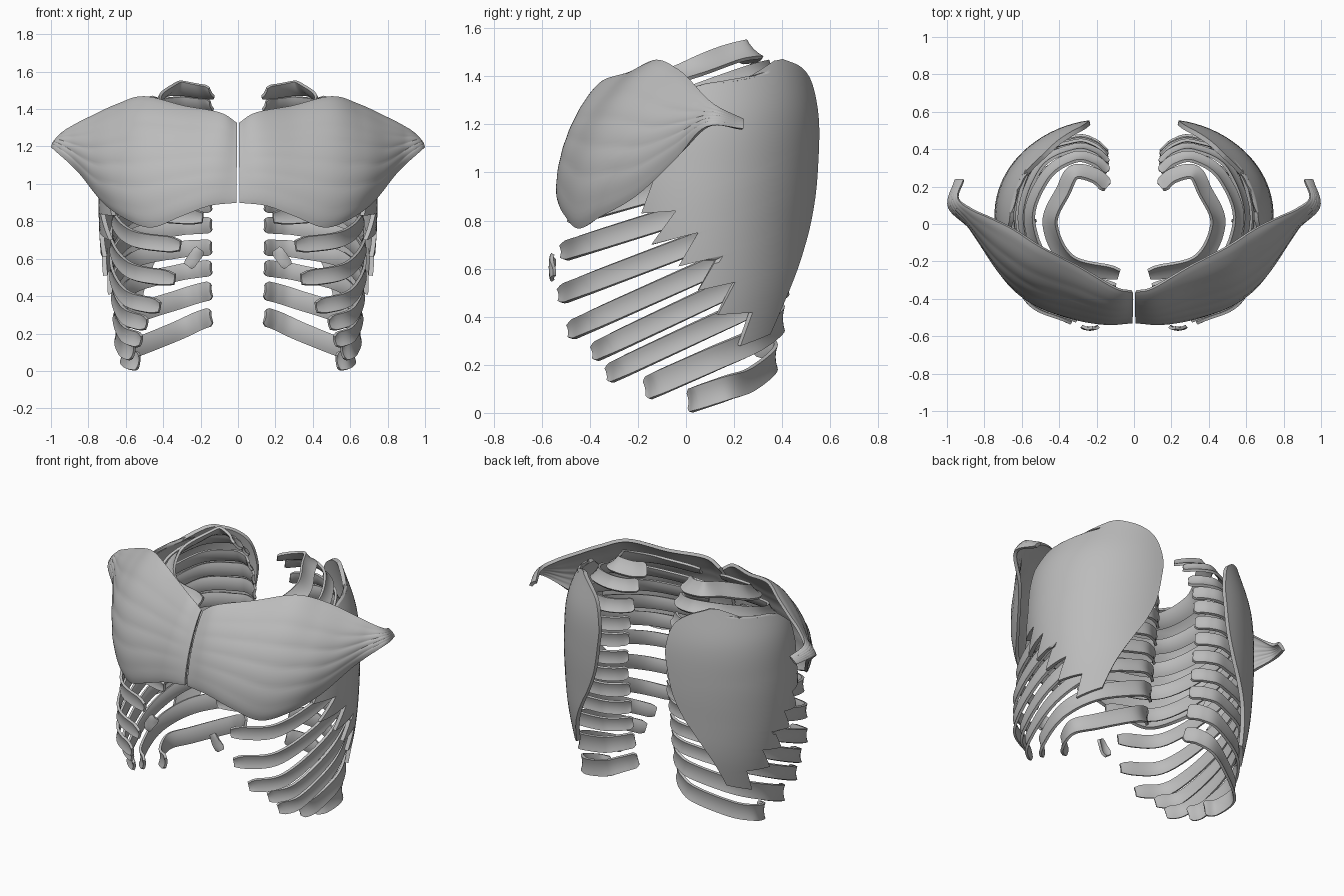
import bpy, math
from mathutils import Vector

cube = bpy.data.objects.get("Cube")
if cube:
    bpy.data.objects.remove(cube, do_unlink=True)

grey = bpy.data.materials.new("plain_grey")
grey.use_nodes = True
grey.diffuse_color = (0.5, 0.5, 0.5, 1)
grey.node_tree.nodes["Principled BSDF"].inputs["Base Color"].default_value = (0.5, 0.5, 0.5, 1)


def lerp(a, b, t):
    return a + (b - a) * t


def spline(points, t):
    """Smooth curve through the points, t from 0 to 1."""
    p = [Vector(q) for q in points]
    p = [p[0] * 2 - p[1]] + p + [p[-1] * 2 - p[-2]]
    s = t * (len(p) - 3)
    i = min(int(s), len(p) - 4)
    f = s - i
    a, b, c, d = p[i:i + 4]
    return (b * 2 + (c - a) * f + (a * 2 - b * 5 + c * 4 - d) * f ** 2
            + (b * 3 - a - c * 3 + d) * f ** 3) / 2


def sheet(name, rows, thickness):
    """Thick mirrored skin through equal rows of points."""
    n = len(rows[0])
    faces = [(r * n + c, r * n + c + 1, r * n + n + c + 1, r * n + n + c)
             for r in range(len(rows) - 1) for c in range(n - 1)]
    mesh = bpy.data.meshes.new(name)
    mesh.from_pydata([p for row in rows for p in row], [], faces)
    mesh.materials.append(grey)
    ob = bpy.data.objects.new(name, mesh)
    bpy.context.collection.objects.link(ob)
    solid = ob.modifiers.new("thickness", 'SOLIDIFY')
    solid.thickness = thickness
    solid.offset = 0
    mirror = ob.modifiers.new("mirror", 'MIRROR')
    mirror.use_mirror_merge = False
    bpy.ops.object.select_all(action='DESELECT')
    ob.select_set(True)
    bpy.context.view_layer.objects.active = ob
    for m in ("thickness", "mirror"):
        bpy.ops.object.modifier_apply(modifier=m)
    bpy.ops.object.shade_smooth_by_angle(angle=math.radians(40))


def band(name, points, half, tilt, steps):
    """Flat strap with rounded ends; tilt leans its upper edge inward."""
    rows = []
    for i in range(steps + 1):
        t = i / steps
        p = spline(points, t)
        along = (spline(points, min(t + .03, 1)) - spline(points, max(t - .03, 0))).normalized()
        up = Vector((0, 0, 1))
        up = (up - along * up.dot(along)).normalized()
        out = along.cross(up)
        up = (up - out * tilt).normalized() if out.dot(p) > 0 else (up + out * tilt).normalized()
        out = along.cross(up)
        end = min(1, min(t, 1 - t) * steps / 2)
        w = half * (.65 + .35 * math.sqrt(end))
        rows.append([p + up * w * k + out * .008 * (1 - k * k) for k in (-1, -.6, 0, .6, 1)])
    sheet(name, rows, .016)


# Ribs: back y, back z, drop behind, widest x, front x, front y, front z
RIBS = [
    (.20, 1.49, -.04, .45, .08, -.27, 1.32),
    (.28, 1.42, -.02, .56, .10, -.34, 1.20),
    (.33, 1.31, .01, .60, .12, -.41, 1.08),
    (.37, 1.21, .02, .63, .15, -.46, .95),
    (.38, 1.11, .02, .65, .19, -.49, .82),
    (.39, 1.00, .02, .67, .31, -.52, .67),
    (.39, .89, .02, .68, .34, -.53, .49),
    (.37, .78, .02, .68, .42, -.49, .34),
    (.355, .66, .02, .67, .49, -.39, .25),
    (.34, .55, .04, .66, .52, -.33, .16),
    (.32, .43, .08, .65, .56, -.17, .10),
    (.29, .29, .12, .62, .53, .01, .05),
]
for i, (yb, zb, drop, xm, xf, yf, zf) in enumerate(RIBS):
    ys = lerp(yb, yf, .42)
    plan = [(.14, yb, 0), (.21, yb + .06, .2), (.32, yb + .078, .6), (.84 * xm, yb - .02, 1),
            (xm, ys, 1), (lerp(xf, xm, .72), lerp(yf, ys, .25), 1), (xf, yf, 1)]
    path = []
    for x, y, fall in plan:
        slope = 1 if fall < .5 else (y - yf) / (yb + .08 - yf)
        path.append((x, y, lerp(zf, zb - drop * fall, slope)))
    half = .05 if i > 9 or i == 0 else .042
    band(f"rib_{i + 1}", path, half, max(0, 1 - .3 * i), 48)

# Small loose cartilage piece low on the chest
band("cartilage_piece", [(.205, -.55, .65), (.235, -.555, .605), (.265, -.55, .56)], .03, 0, 10)

# Chest muscle: skin between a lower and an upper edge, fanning out to the shoulder
LOWER = [(.01, -.52, .90), (.15, -.525, .885), (.30, -.50, .83), (.46, -.44, .77), (.60, -.35, .82),
         (.72, -.20, .91), (.85, -.03, 1.07), (.985, .09, 1.19), (.95, .235, 1.18)]
UPPER = [(.01, -.36, 1.32), (.10, -.34, 1.375), (.29, -.23, 1.41), (.50, -.12, 1.46), (.64, -.03, 1.42),
         (.76, .03, 1.365), (.87, .08, 1.31), (.94, .14, 1.26), (.91, .235, 1.215)]
rows = []
for i in range(57):
    u = i / 56
    lo, hi = spline(LOWER, u), spline(UPPER, u)
    across = (hi - lo).normalized()
    along = spline(LOWER, min(u + .02, 1)) + spline(UPPER, min(u + .02, 1))
    along -= spline(LOWER, max(u - .02, 0)) + spline(UPPER, max(u - .02, 0))
    out = along.cross(across).normalized()
    swell = .14 * (hi - lo).length * (.6 + .4 * math.sin(math.pi * u))
    row = []
    for j in range(41):
        v = j / 40
        groove = .005 * abs(math.sin(math.pi * (v * 6 + u))) * math.sin(math.pi * u)
        dome = (4 * v * (1 - v)) ** .8
        row.append(lerp(lo, hi, v) + out * (swell + groove) * dome)
    rows.append(row)
sheet("chest_muscle", rows, .02)

# Side muscle: barrel-shaped skin with a toothed front edge
BARREL = [(.28, .52, .41), (.52, .56, .46), (.76, .58, .48), (1.0, .58, .495),
          (1.24, .55, .495), (1.48, .44, .46)]
FRONT = [(.22, .28), (.27, .42), (.13, .41), (.20, .545), (.05, .51), (.13, .65), (-.03, .61),
         (.05, .75), (-.14, .70), (-.04, .84), (-.18, .83), (-.13, .97), (-.12, 1.12),
         (-.09, 1.26), (.02, 1.35), (.24, 1.38), (.36, 1.46)]
BACK = [(44, .33), (53, .50), (64, .67), (71, .78), (77, .92), (80, 1.08), (81, 1.22),
        (76, 1.36), (65, 1.43), (48, 1.468)]


def girth(z):
    lo, hi = BARREL[0][0], BARREL[-1][0]
    return spline(BARREL, min(max((z - lo) / (hi - lo), 0), 1))


def on_barrel(angle, z):
    _, a, b = girth(z)
    return Vector((.15 + a * math.cos(angle), .05 + b * math.sin(angle), z))


rows = []
count = (len(FRONT) - 1) * 5
for i in range(count + 1):
    k = min(i // 5, len(FRONT) - 2)
    y, z = Vector(FRONT[k]).lerp(Vector(FRONT[k + 1]), i / 5 - k)
    start = math.asin((y - .05) / girth(z).z)
    stop, top = spline(BACK, i / count)
    stop = math.radians(stop)
    rows.append([on_barrel(lerp(start, stop, j / 24), lerp(z, top, j / 24)) for j in range(25)])
sheet("side_muscle", rows, .025)
